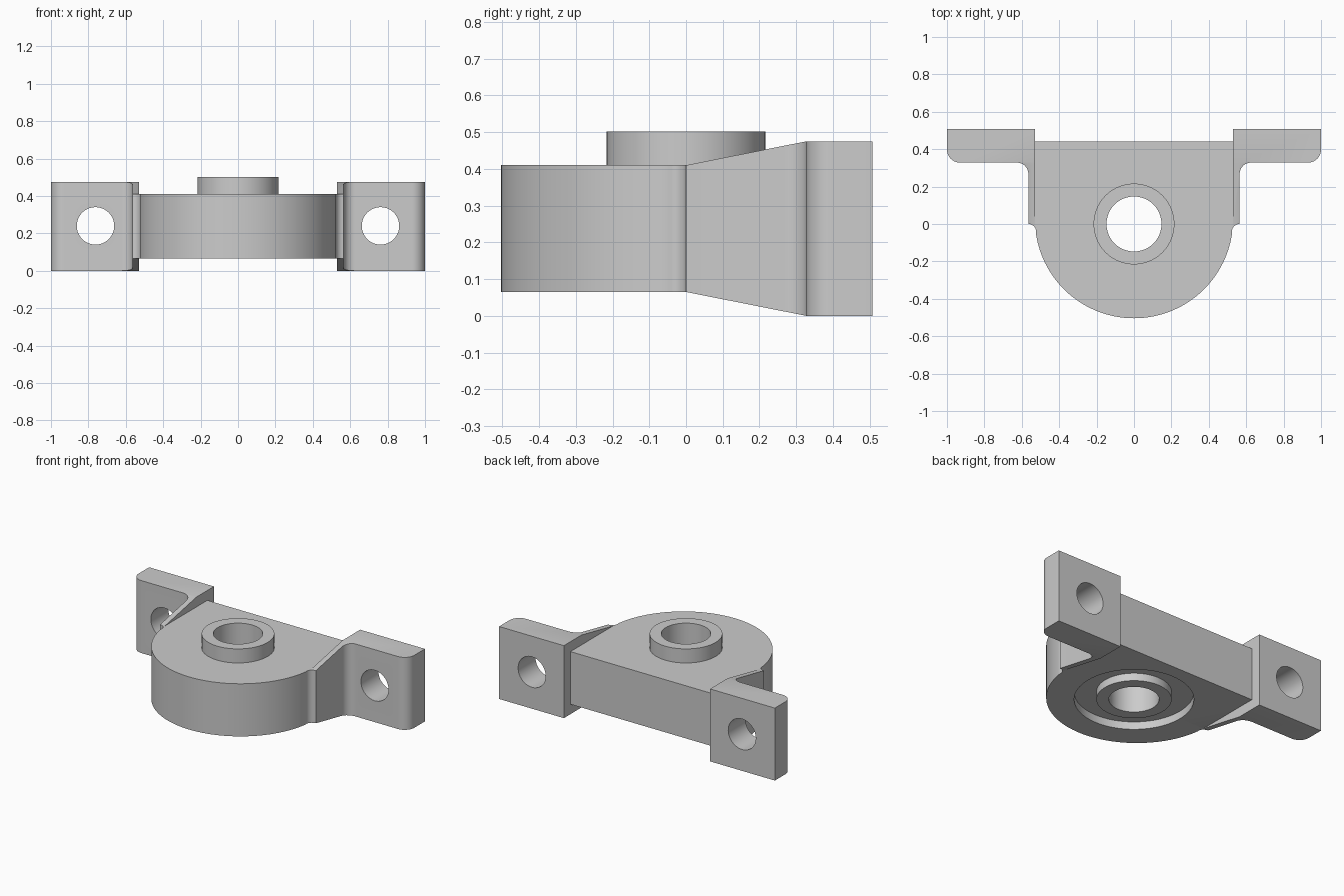
import bpy, bmesh
from math import sin, cos, pi, radians, asin

if "Cube" in bpy.data.objects:
    bpy.data.objects.remove(bpy.data.objects["Cube"])


def arc(cx, cy, r, a0, a1, n=12):
    return [(cx + r * cos(radians(a0 + (a1 - a0) * i / n)),
             cy + r * sin(radians(a0 + (a1 - a0) * i / n))) for i in range(n + 1)]


def prism(name, pts, bottom, top):
    """Solid from an xy outline; bottom and top heights are functions of y."""
    bm = bmesh.new()
    lo = [bm.verts.new((x, y, bottom(y))) for x, y in pts]
    hi = [bm.verts.new((x, y, top(y))) for x, y in pts]
    bm.faces.new(lo[::-1])
    bm.faces.new(hi)
    for i in range(len(pts)):
        j = (i + 1) % len(pts)
        bm.faces.new((lo[i], lo[j], hi[j], hi[i]))
    bmesh.ops.recalc_face_normals(bm, faces=bm.faces)
    me = bpy.data.meshes.new(name)
    bm.to_mesh(me)
    bm.free()
    ob = bpy.data.objects.new(name, me)
    bpy.context.collection.objects.link(ob)
    return ob


def flat(z):
    return lambda y: z


def disc(name, r, z0, z1):
    return prism(name, arc(0, 0, r, 0, 360, 72)[:-1], flat(z0), flat(z1))


def combine(target, other, operation):
    mod = target.modifiers.new(operation.lower(), 'BOOLEAN')
    mod.operation, mod.solver, mod.object = operation, 'EXACT', other
    bpy.context.view_layer.objects.active = target
    bpy.ops.object.modifier_apply(modifier=mod.name)
    bpy.data.objects.remove(other, do_unlink=True)


Z0, Z1, H = 0.065, 0.41, 0.475      # body bottom, body top, bracket height
W, A, F = 0.53, 0.565, 0.328        # body half width, arm outer x, flange front y

# D-shaped body with the small concave fillets that end the arms
t = math_angle = 180 / pi * asin(0.071 / W)
right = [(W, 0.44), (W, 0), (A, 0)] + arc(A, -0.042, 0.042, 95, 175, 8)
left = [(-x, y) for x, y in reversed(right)]
body = prism("bearing_housing", right + arc(0, 0.026, W, -t, -180 + t, 64) + left,
             flat(Z0), flat(Z1))

for s in (-1, 1):
    # Tapered arm, with the inner fillet into the flange
    arm = [(W, F), (W, 0), (A, 0)] + arc(A + 0.06, F - 0.06, 0.06, 180, 90)
    combine(body, prism("arm", [(s * x, y) for x, y in arm],
                        lambda y: Z0 * (1 - y / F),
                        lambda y: Z1 + (H - Z1) * y / F), 'UNION')
    # Mounting flange with a rounded outer corner
    flange = [(W, 0.508), (W, F), (A, F), (A + 0.06, F)] + \
        arc(0.93, F + 0.07, 0.07, -90, 0) + [(1, 0.508)]
    combine(body, prism("flange", [(s * x, y) for x, y in flange], flat(0), flat(H)), 'UNION')
    # Bolt hole
    bolt = disc("bolt_hole_cutter", 0.1, -0.3, 0.3)
    bolt.rotation_euler = (pi / 2, 0, 0)
    bolt.location = (s * 0.762, 0.42, 0.24)
    combine(body, bolt, 'DIFFERENCE')

# Raised collar, underside ring groove and shaft bore
combine(body, disc("collar", 0.216, 0.3, 0.502), 'UNION')
groove = disc("groove_cutter", 0.35, 0, Z0 + 0.05)
combine(groove, disc("groove_core", 0.22, -0.1, 0.3), 'DIFFERENCE')
combine(body, groove, 'DIFFERENCE')
combine(body, disc("bore_cutter", 0.147, -0.1, 0.7), 'DIFFERENCE')

bpy.ops.object.select_all(action='DESELECT')
body.select_set(True)
bpy.context.view_layer.objects.active = body
bpy.ops.object.shade_smooth_by_angle(angle=radians(30))
